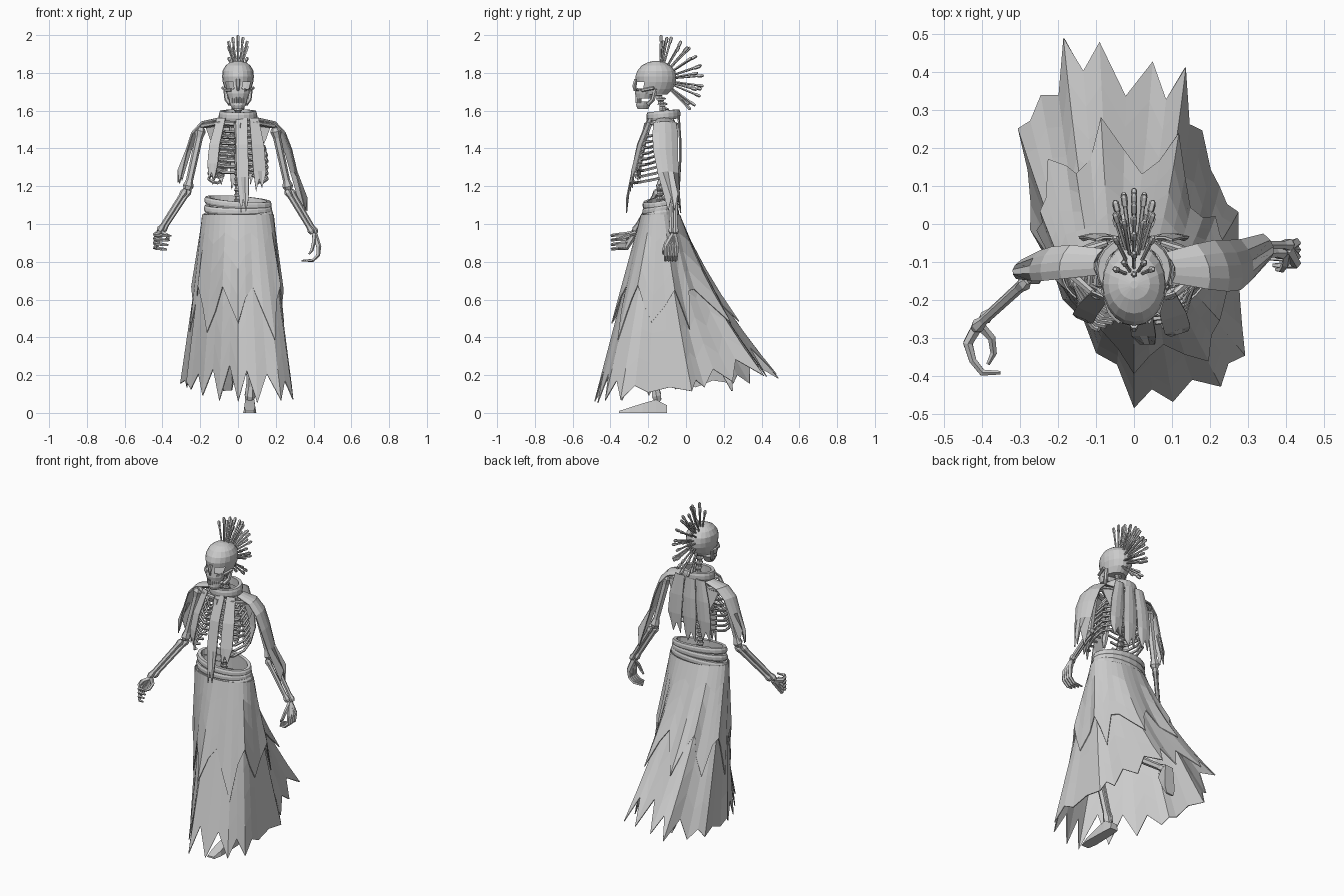
import bpy, bmesh, math, random
from mathutils import Vector as V

random.seed(4)
if "Cube" in bpy.data.objects:
    bpy.data.objects.remove(bpy.data.objects["Cube"])

mat = bpy.data.materials.new("bone_grey")
mat.use_nodes = True
mat.diffuse_color = (0.6, 0.6, 0.6, 1)
mat.node_tree.nodes["Principled BSDF"].inputs["Base Color"].default_value = (0.6, 0.6, 0.6, 1)


def finish(name, bm, thick=0):
    mesh = bpy.data.meshes.new(name)
    bmesh.ops.recalc_face_normals(bm, faces=bm.faces)
    bm.to_mesh(mesh)
    bm.free()
    mesh.materials.append(mat)
    ob = bpy.data.objects.new(name, mesh)
    bpy.context.collection.objects.link(ob)
    if thick:
        ob.modifiers.new("cloth", "SOLIDIFY").thickness = thick


def grid(bm, rows, wrap=False):
    """Skin rows of points with quads."""
    vs = [[bm.verts.new(p) for p in r] for r in rows]
    n = len(rows[0])
    for a, b in zip(vs, vs[1:]):
        for j in range(n if wrap else n - 1):
            k = (j + 1) % n
            bm.faces.new((a[j], a[k], b[k], b[j]))
    return vs


def solid(bm, rows):
    """Closed loft with capped ends."""
    vs = grid(bm, rows, True)
    bm.faces.new(vs[0])
    bm.faces.new(vs[-1])


def tube(bm, pts, radii, n=6):
    """Round bar through points; one radius per point or one for all."""
    pts = [V(p) for p in pts]
    if not isinstance(radii, (list, tuple)):
        radii = [radii] * len(pts)
    rows = []
    for i, p in enumerate(pts):
        d = (pts[min(i + 1, len(pts) - 1)] - pts[max(i - 1, 0)]).normalized()
        u = d.cross(V((0, 1, 0)) if abs(d.y) < 0.8 else V((1, 0, 0))).normalized()
        w = d.cross(u)
        angs = [math.tau * k / n for k in range(n)]
        rows.append([p + (u * math.cos(a) + w * math.sin(a)) * radii[i] for a in angs])
    solid(bm, rows)


def bone(bm, a, b, r):
    """Long bone with flared ends."""
    a, b = V(a), V(b)
    tube(bm, [a.lerp(b, t) for t in (0, .06, .16, .84, .94, 1)],
         [r * .9, r * 1.4, r, r * .9, r * 1.35, r * .9])


def cloth(name, path, widths, across, bulge=(0, 0, 0), cols=5, rag=0.1):
    """Hanging strip with a torn end."""
    across, bulge = V(across), V(bulge)
    rows = []
    for i, (p, w) in enumerate(zip(path, widths)):
        row = []
        for j in range(cols):
            s = 2 * j / (cols - 1) - 1
            q = V(p) + across * s * w + bulge * (1 - s * s)
            if i == len(path) - 1:
                q.z += rag * (j % 2) + random.uniform(0, rag * .4)
            row.append(q)
        rows.append(row)
    bm = bmesh.new()
    grid(bm, rows)
    finish(name, bm, 0.006)


def band(name, c, rx, ry, h, t, tilt_x, tilt_y, n=20):
    """Oval band with a bevelled section."""
    rows = []
    for k in range(n + 1):
        a = math.tau * k / n
        x, y = math.sin(a), -math.cos(a)
        section = ((-t, -h), (t * .6, -h), (t, -h * .4), (t, h * .4), (t * .6, h), (-t, h), (-t, -h))
        rows.append([(c[0] + x * (rx + o), c[1] + y * (ry + o), c[2] + z + x * tilt_x + y * tilt_y)
                     for o, z in section])
    bm = bmesh.new()
    grid(bm, rows)
    bmesh.ops.remove_doubles(bm, verts=bm.verts, dist=1e-5)
    finish(name, bm)


def oval(z, front, back, w, n):
    angs = [math.tau * k / n for k in range(n)]
    return [(w * math.sin(a), (front + back) / 2 - (back - front) / 2 * math.cos(a), z) for a in angs]


# Skull: stacked rings (height, front, back, half width) with open eye sockets
rings = [(1.685, -.262, -.10, .058), (1.716, -.268, -.068, .07), (1.752, -.264, -.054, .081),
         (1.78, -.268, -.051, .084), (1.81, -.258, -.057, .082), (1.838, -.236, -.08, .067),
         (1.857, -.20, -.115, .042), (1.864, -.17, -.15, .01)]
bm = bmesh.new()
solid(bm, [oval(*r, 20) for r in rings])
holes = []
for f in bm.faces:
    c = f.calc_center_median()
    if 1.72 < c.z < 1.75 and c.y < -.2 and .02 < abs(c.x) < .065:
        holes.append(f)
bmesh.ops.delete(bm, geom=holes, context="FACES")
finish("skull", bm)

# Upper and lower jaw, cheek bones, nose and teeth
bm = bmesh.new()
solid(bm, [oval(1.664, -.264, -.18, .05, 12), oval(1.69, -.27, -.165, .06, 12), oval(1.715, -.268, -.15, .068, 12)])
solid(bm, [oval(1.608, -.256, -.2, .028, 12), oval(1.628, -.264, -.19, .04, 12), oval(1.648, -.262, -.18, .047, 12)])
tube(bm, [(0, -.264, 1.765), (0, -.276, 1.73), (0, -.272, 1.705)], [.012, .009, .006])
for s in (-1, 1):
    tube(bm, [(s * .042, -.2, 1.635), (s * .06, -.175, 1.66), (s * .066, -.16, 1.715)], .012)
    tube(bm, [(s * .035, -.258, 1.71), (s * .062, -.232, 1.708), (s * .08, -.17, 1.72)], .009)
finish("jaws", bm)
bm = bmesh.new()
for k in range(-4, 5):
    x, y = .043 * math.sin(k * .27), -.221 - .041 * math.cos(k * .27)
    tube(bm, [(x, y, 1.64), (x, y, 1.672)], .006, 4)
finish("teeth", bm)

# Crest of pins fanned over the head
bm = bmesh.new()
for lean, first, count, size in ((0, 88, 10, 1), (-.12, 80, 5, .98), (.12, 80, 5, .98), (-.24, 84, 6, .9), (.24, 84, 6, .9)):
    for k in range(count):
        a = math.radians(first - k * 124 / (count - 1))
        d = V((math.sin(lean), math.cos(lean) * math.cos(a), math.cos(lean) * math.sin(a))) * size
        c = V((0, -.14, 1.765))
        tube(bm, [c + d * t for t in (.085, .2, .205, .228, .235)], [.005, .006, .009, .009, .005], 5)
finish("crest_pins", bm)

# Spine
bm = bmesh.new()
for k in range(22):
    z = 1.07 + k * .028
    y = -.14 + .05 * math.sin(max(0, z - 1.15) / .5 * math.pi)
    tube(bm, [(0, y, z), (0, y, z + .007), (0, y, z + .019), (0, y, z + .026)], [.022, .016, .016, .022])
    tube(bm, [(0, y, z + .014), (0, y + .035, z + .004)], [.009, .004], 4)
finish("spine", bm)

# Ribs, breastbone, collar bones and shoulder blades
bm = bmesh.new()
for k in range(9):
    z = 1.52 - k * .031
    w = .10 + .055 * math.sin(min(1, k / 5) * math.pi / 2)
    front = -.2 - .009 * k
    end = .02 + max(0, k - 4) * .018
    for s in (-1, 1):
        tube(bm, [(s * .015, -.09, z), (s * w * .6, -.06, z), (s * w * .95, -.1, z - .015),
                  (s * w, -.16, z - .035), (s * w * .85, front + .035, z - .05),
                  (s * (w * .45 + end * .4), front, z - .055), (s * end, front - .005, z - .045)], .008, 5)
finish("ribs", bm)
bm = bmesh.new()
tube(bm, [(0, -.2, 1.53), (0, -.225, 1.45), (0, -.255, 1.32), (0, -.26, 1.27)], [.025, .016, .018, .006])
finish("breastbone", bm)
bm = bmesh.new()
for s in (-1, 1):
    tube(bm, [(s * .02, -.2, 1.53), (s * .1, -.19, 1.535), (s * .19, -.11, 1.52)], [.013, .009, .014])
    tube(bm, [(s * .07, -.05, 1.53), (s * .19, -.09, 1.52)], [.008, .014])
    grid(bm, [[(s * .06, -.045, 1.53), (s * .17, -.075, 1.51)], [(s * .07, -.042, 1.45), (s * .15, -.065, 1.45)],
              [(s * .1, -.045, 1.37), (s * .115, -.05, 1.38)]])
finish("shoulder_girdle", bm)

# Arms
arms = {"right": ((-.195, -.105, 1.51), (-.268, -.135, 1.18), (-.41, -.265, .96)),
        "left": ((.195, -.105, 1.51), (.268, -.07, 1.18), (.405, -.065, .95))}
for side, (shoulder, elbow, wrist) in arms.items():
    bm = bmesh.new()
    bone(bm, shoulder, elbow, .021)
    off = V((.012, .013, 0))
    bone(bm, V(elbow) + off, V(wrist) + off * .8, .013)
    bone(bm, V(elbow) - off, V(wrist) - off * .8, .014)
    finish(side + "_arm", bm)

# Hands, fingers curled
bm = bmesh.new()
for k in range(4):
    z = .945 - k * .024
    tube(bm, [(-.41, -.265, .955), (-.438, -.315, z), (-.425, -.36, z - .002), (-.40, -.392, z - .006),
              (-.352 - .008 * k, -.392, z - .008)], [.015, .013, .01, .009, .005], 5)
tube(bm, [(-.41, -.265, .955), (-.375, -.3, .94), (-.37, -.34, .925), (-.385, -.37, .92)], [.014, .011, .009, .005], 5)
finish("right_hand", bm)
bm = bmesh.new()
for k in range(4):
    y = -.05 - k * .018
    tube(bm, [(.405, -.065, .945), (.427, y, .88), (.424, y - .003, .835), (.395, y - .005, .808),
              (.335 + .01 * k, y - .005, .806)], [.016, .014, .011, .009, .005], 5)
tube(bm, [(.405, -.065, .945), (.4, -.105, .9), (.39, -.12, .86), (.375, -.12, .84)], [.014, .011, .009, .005], 5)
finish("left_hand", bm)

# Pelvis and legs: left foot planted, right foot trailing
bm = bmesh.new()
tube(bm, [(-.13, -.13, 1.03), (0, -.11, 1.0), (.13, -.13, 1.03)], [.03, .05, .03])
for a, b, r in (((.08, -.13, 1.0), (.09, -.25, .56), .022), ((.09, -.25, .56), (.062, -.15, .06), .021),
                ((.075, -.23, .53), (.05, -.14, .07), .012), ((-.08, -.13, 1.0), (-.08, -.12, .54), .022),
                ((-.08, -.12, .54), (-.07, .19, .31), .021)):
    bone(bm, a, b, r)
finish("legs", bm)
for name, heel, d, up, size in (("left_foot", (.062, -.10, 0), (0, -1, 0), (0, 0, 1), 1),
                                ("right_foot", (-.065, .23, .31), (.05, .1, -1), (0, -1, -.1), .75)):
    bm = bmesh.new()
    h, d, up = V(heel), V(d), V(up)
    side = d.cross(up).normalized()
    rows = []
    for t, w, z in ((0, .026, .04), (.06, .031, .07), (.13, .033, .05), (.2, .035, .028), (.255, .025, .01)):
        p = h + d * t * size
        rows.append([p - side * w, p + side * w, p + side * w * .8 + up * z, p - side * w * .8 + up * z])
    solid(bm, rows)
    finish(name, bm)

# Collar and rolled belts
band("collar", (0, -.12, 1.575), .088, .078, .024, .012, 0, .008)
for k, (z, r) in enumerate(((1.115, .165), (1.08, .168), (1.045, .174))):
    band("belt_" + str(k + 1), (0, -.135, z), r, r * .5, .018, .012, -.012 + .01 * k, .015)

# Torn strips hanging from the collar
cloth("front_middle_strip", [(.02, -.205, 1.56), (.02, -.26, 1.42), (.025, -.295, 1.25), (.035, -.318, 1.05)],
      (.03, .032, .032, .02), (1, 0, 0), cols=4, rag=.08)
cloth("front_left_strip", [(.085, -.19, 1.56), (.105, -.245, 1.42), (.115, -.28, 1.28), (.12, -.29, 1.17)],
      (.025, .035, .035, .025), (.95, .3, 0), cols=4, rag=.06)
cloth("front_right_strip", [(-.09, -.19, 1.56), (-.125, -.23, 1.42), (-.135, -.25, 1.32), (-.135, -.255, 1.22)],
      (.025, .03, .03, .02), (.9, -.4, 0), cols=4, rag=.05)
for x, z in ((-.1, 1.2), (0, 1.16), (.1, 1.2)):
    cloth("back_strip", [(x * .7, -.04, 1.575), (x * .9, -.032, 1.45), (x, -.032, 1.33), (x, -.04, z)],
          (.032, .044, .046, .035), (1, 0, 0), (0, .008, 0), cols=4, rag=.06)

# Shoulder cloths draped over both upper arms
cloth("left_shoulder_cloth",
      [(.09, -.115, 1.555), (.18, -.112, 1.535), (.23, -.11, 1.48), (.265, -.108, 1.39), (.295, -.095, 1.27), (.35, -.06, 1.04)],
      (.04, .06, .068, .066, .055, .035), (-.25, 1, 0), (.018, 0, .008), rag=.09)
cloth("right_shoulder_cloth",
      [(-.09, -.1, 1.555), (-.18, -.1, 1.535), (-.23, -.105, 1.48), (-.26, -.11, 1.39), (-.305, -.12, 1.21)],
      (.035, .045, .045, .04, .025), (.25, 1, 0), (-.015, 0, .008), rag=.06)

# Skirt: oval waist lofted to a swept, torn hem
hem = [(.0, -.49), (.1, -.46), (.23, -.43), (.3, -.35), (.28, -.2), (.28, .03), (.23, .1), (.18, .25), (.14, .43),
       (.05, .44), (-.09, .49), (-.18, .48), (-.24, .33), (-.3, .25), (-.28, .05), (-.26, -.06), (-.19, -.2), (-.1, -.34)]


def skirt(name, levels, reach, grow):
    n = len(hem) * 2
    cols = []
    for i in range(n):
        h = V(hem[i // 2]).lerp(V(hem[(i // 2 + 1) % len(hem)]), .5 * (i % 2))
        ang = math.tau * i / n
        out = V((math.sin(ang), -math.cos(ang), 0))
        top = V((.178 * out.x, -.135 + .092 * out.y, 1.05))
        low = V((h.x, h.y, .06 + .13 * (h.y + .49) / .98))
        length = reach(i, abs(out.y)) + random.uniform(-.02, .015)
        fold = random.uniform(-.01, .01)
        col = []
        for t in range(levels + 1):
            s = length * t / levels
            p = top.lerp(low, s) + out * (grow + fold * t / levels)
            p.y -= max(0, out.y) * .2 * s * (1 - s)
            col.append(p)
        cols.append(col)
    bm = bmesh.new()
    grid(bm, list(zip(*cols)), True)
    finish(name, bm, 0.005)


skirt("long_skirt", 6, lambda i, f: 1 - (i % 2) * (.02 + .16 * f * f), 0)
skirt("torn_overskirt", 4, lambda i, f: (.64, .5, .4, .52)[i % 4] + random.uniform(-.05, .04), .012)
